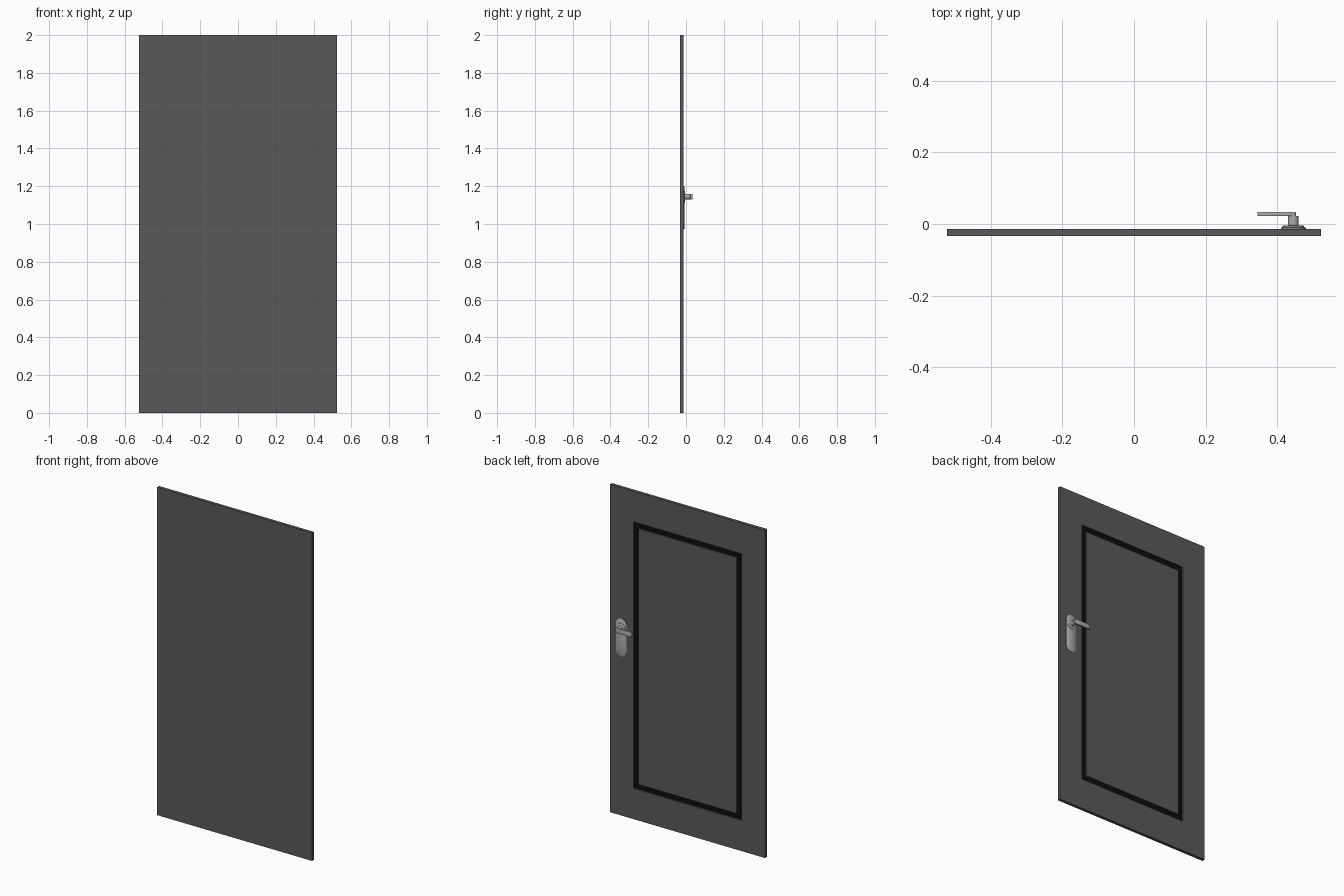
import bpy, bmesh, math
from mathutils import Vector

if "Cube" in bpy.data.objects:
    bpy.data.objects.remove(bpy.data.objects["Cube"])

def material(name, v):
    m = bpy.data.materials.new(name)
    m.diffuse_color = (v, v, v, 1)
    m.use_nodes = True
    m.node_tree.nodes["Principled BSDF"].inputs["Base Color"].default_value = m.diffuse_color
    return m

charcoal = material("charcoal", 0.1)
black = material("black", 0.004)
metal = material("metal", 0.42)

def finish(name, bm, mats, smooth=False):
    bmesh.ops.recalc_face_normals(bm, faces=bm.faces)
    me = bpy.data.meshes.new(name)
    bm.to_mesh(me)
    bm.free()
    ob = bpy.data.objects.new(name, me)
    bpy.context.collection.objects.link(ob)
    for m in mats:
        me.materials.append(m)
    if smooth:
        bpy.context.view_layer.objects.active = ob
        ob.select_set(True)
        bpy.ops.object.shade_smooth_by_angle(angle=math.radians(35))
        ob.select_set(False)
    return ob

def loft(name, rings, mats):
    # Skin matching closed loops and cap both ends
    bm = bmesh.new()
    loops = [[bm.verts.new(p) for p in r] for r in rings]
    n = len(loops[0])
    for a, b in zip(loops, loops[1:]):
        for i in range(n):
            bm.faces.new((a[i], a[(i + 1) % n], b[(i + 1) % n], b[i]))
    bm.faces.new(loops[0])
    bm.faces.new(loops[-1])
    return finish(name, bm, mats, True)

def stadium(x, z0, z1, r, y, n=12):
    # Rounded-end outline in the door plane; z0 == z1 gives a circle
    pts = []
    for zc, start in ((z1, 0), (z0, math.pi)):
        for i in range(n + 1):
            a = start + math.pi * i / n
            pts.append((x + r * math.cos(a), y, zc + r * math.sin(a)))
    return pts

def disc(x, z, r, y, n=24):
    return [(x + r * math.cos(2 * math.pi * i / n), y,
             z + r * math.sin(2 * math.pi * i / n)) for i in range(n)]

# Door leaf: concentric rectangles from rear edge, round the back face and groove
W, H, Y0, Y1, YG = 0.523, 2.0, -0.033, -0.014, -0.021
def rect(hw, z0, z1, y):
    return [(-hw, y, z0), (hw, y, z0), (hw, y, z1), (-hw, y, z1)]

door = loft("door_leaf", [
    rect(W, 0, H, Y0), rect(W, 0, H, Y1),
    rect(0.365, 0.187, 1.813, Y1), rect(0.365, 0.187, 1.813, YG),
    rect(0.332, 0.220, 1.780, YG), rect(0.332, 0.220, 1.780, Y1)],
    [charcoal, black])
for p in door.data.polygons:
    if abs(p.center.y - YG) < 1e-5:
        p.material_index = 1

# Handle back plate with chamfered rim
HX, HZ = 0.445, 1.145
loft("back_plate", [
    stadium(HX, 1.005, 1.167, 0.035, Y1 - 0.001),
    stadium(HX, 1.005, 1.167, 0.035, -0.011),
    stadium(HX, 1.005, 1.167, 0.032, -0.009)], [metal])

# Collar under the lever and spindle
loft("collar", [disc(HX, HZ, 0.030, -0.011), disc(HX, HZ, 0.030, -0.006),
                disc(HX, HZ, 0.027, -0.004)], [metal])
loft("spindle", [disc(HX, HZ, 0.015, -0.006), disc(HX, HZ, 0.015, 0.022)], [metal])

# Lever bar with softened edges
bm = bmesh.new()
bmesh.ops.create_cube(bm, size=1)
bmesh.ops.scale(bm, vec=Vector((0.107, 0.012, 0.030)), verts=bm.verts)
bmesh.ops.translate(bm, vec=Vector((0.3985, 0.028, HZ)), verts=bm.verts)
bmesh.ops.bevel(bm, geom=bm.edges[:], offset=0.002, segments=2, affect='EDGES', profile=0.5)
finish("lever", bm, [metal], True)
